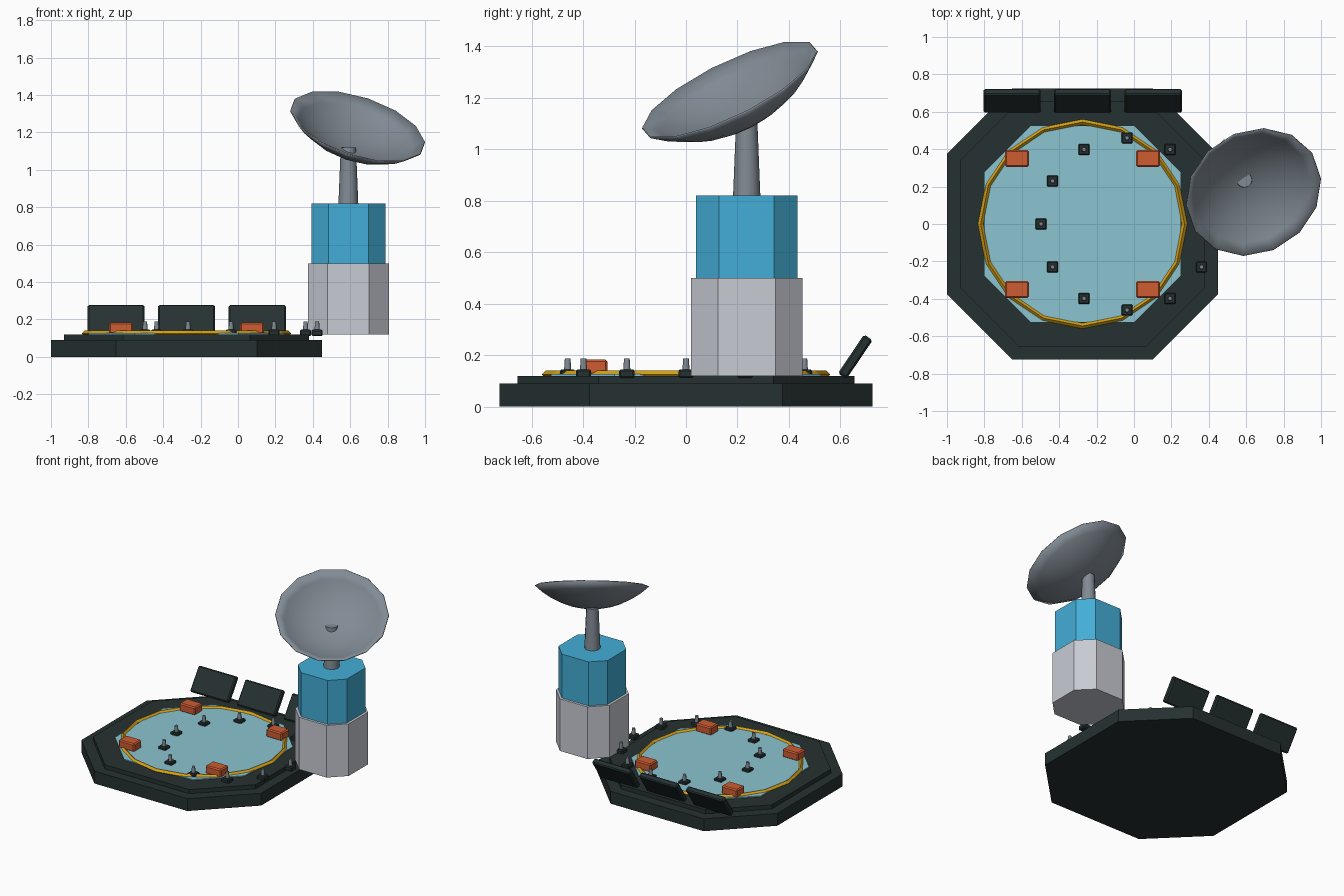
import bpy, bmesh, math
from mathutils import Vector

if "Cube" in bpy.data.objects:
    bpy.data.objects.remove(bpy.data.objects["Cube"])


def material(name, rgb):
    m = bpy.data.materials.new(name)
    lin = [(c / 255 / 12.92 if c < 11 else ((c / 255 + 0.055) / 1.055) ** 2.4) for c in rgb]
    m.diffuse_color = (*lin, 1)
    m.use_nodes = True
    m.node_tree.nodes["Principled BSDF"].inputs["Base Color"].default_value = m.diffuse_color
    return m


DARK = material("dark slate", (38, 49, 49))
PAD = material("pale blue", (139, 196, 209))
YELLOW = material("yellow", (214, 161, 20))
ORANGE = material("orange", (205, 92, 50))
GREY = material("steel grey", (129, 139, 148))
WHITE = material("light grey", (200, 203, 212))
BLUE = material("bright blue", (68, 174, 215))


def finish(name, bm, mat, smooth=False, loc=(0, 0, 0), rot=(0, 0, 0)):
    bmesh.ops.recalc_face_normals(bm, faces=bm.faces)
    me = bpy.data.meshes.new(name)
    bm.to_mesh(me)
    bm.free()
    me.materials.append(mat)
    for p in me.polygons:
        p.use_smooth = smooth and len(p.vertices) <= 4
    ob = bpy.data.objects.new(name, me)
    ob.location, ob.rotation_euler = loc, rot
    bpy.context.collection.objects.link(ob)
    return ob


def octagon(name, x, y, half, side, z0, z1, mat):
    """Square prism with cut corners: half width and half length of the straight side."""
    bm = bmesh.new()
    pts = [(half, -side), (half, side), (side, half), (-side, half),
           (-half, side), (-half, -side), (-side, -half), (side, -half)]
    face = bm.faces.new([bm.verts.new((x + a, y + b, z0)) for a, b in pts])
    top = bmesh.ops.extrude_face_region(bm, geom=[face])["geom"]
    bmesh.ops.translate(bm, vec=(0, 0, z1 - z0),
                        verts=[v for v in top if isinstance(v, bmesh.types.BMVert)])
    return finish(name, bm, mat)


def box(name, loc, size, mat, bevel, rot=(0, 0, 0)):
    bm = bmesh.new()
    bmesh.ops.create_cube(bm, size=1)
    bmesh.ops.scale(bm, vec=size, verts=bm.verts)
    bmesh.ops.bevel(bm, geom=bm.edges[:], offset=bevel, segments=1, affect='EDGES')
    return finish(name, bm, mat, loc=loc, rot=rot)


def cone(name, x, y, z0, z1, r0, r1, sides, mat):
    bm = bmesh.new()
    bmesh.ops.create_cone(bm, cap_ends=True, segments=sides, radius1=r0, radius2=r1, depth=z1 - z0)
    return finish(name, bm, mat, True, (x, y, (z0 + z1) / 2))


CX = -0.275  # centre of the platform

# platform
octagon("platform_base", CX, 0, 0.725, 0.376, 0, 0.09, DARK)
octagon("platform_step", CX, 0, 0.655, 0.34, 0.09, 0.12, DARK)
octagon("landing_pad", CX, 0, 0.524, 0.277, 0.12, 0.127, PAD)

# yellow ring around the pad
bpy.ops.mesh.primitive_torus_add(major_segments=16, minor_segments=4, major_radius=0.545,
                                 minor_radius=0.015, location=(CX, 0, 0.125))
ring = bpy.context.object
ring.name = "pad_ring"
ring.data.materials.append(YELLOW)

# orange clamps on the four corners
for sx in (-1, 1):
    for sy in (-1, 1):
        box("clamp", (CX + sx * 0.35, sy * 0.35, 0.153), (0.127, 0.09, 0.06), ORANGE, 0.008)

# ring of twelve small lamps
for i in range(12):
    a = math.radians(30 * i)
    x, y = -0.037 + 0.46 * math.cos(a), 0.46 * math.sin(a)
    box("lamp_foot", (x, y, 0.128), (0.06, 0.06, 0.034), DARK, 0.006)
    cone("lamp_post", x, y, 0.14, 0.188, 0.014, 0.011, 8, GREY)

# tilted blast panels along the back
for x in (-0.652, CX, 0.103):
    box("blast_panel", (x, 0.658, 0.194), (0.305, 0.04, 0.182), DARK, 0.008,
        (math.radians(-34), 0, 0))

# control tower
TX, TY = 0.59, 0.236
octagon("tower_lower", TX, TY, 0.216, 0.111, 0.12, 0.5, WHITE)
octagon("tower_upper", TX, TY, 0.198, 0.107, 0.5, 0.82, BLUE)
cone("dish_mast", TX, TY, 0.82, 1.118, 0.053, 0.041, 12, GREY)

# dish: spherical cap, thin shell, tilted to the front right
R, DEPTH, SEG, RINGS = 0.375, 0.15, 14, 6
sphere = (R * R + DEPTH * DEPTH) / (2 * DEPTH)
edge = math.asin(R / sphere)
bm = bmesh.new()
prof = [bm.verts.new((sphere * math.sin(edge * k / RINGS), 0,
                      sphere * (1 - math.cos(edge * k / RINGS)) - DEPTH))
        for k in range(RINGS + 1)]
edges = [bm.edges.new(p) for p in zip(prof, prof[1:])]
bmesh.ops.spin(bm, geom=prof + edges, cent=(0, 0, 0), axis=(0, 0, 1),
               angle=2 * math.pi, steps=SEG, use_duplicate=False)
bmesh.ops.remove_doubles(bm, verts=bm.verts, dist=1e-4)
dish = finish("dish", bm, GREY, True, (0.64, 0.17, 1.232))
normal = Vector((0.28, -0.42, 0.86))
dish.rotation_euler = normal.to_track_quat('Z', 'Y').to_euler()
shell = dish.modifiers.new("shell", 'SOLIDIFY')
shell.thickness = 0.006
shell.offset = 0
